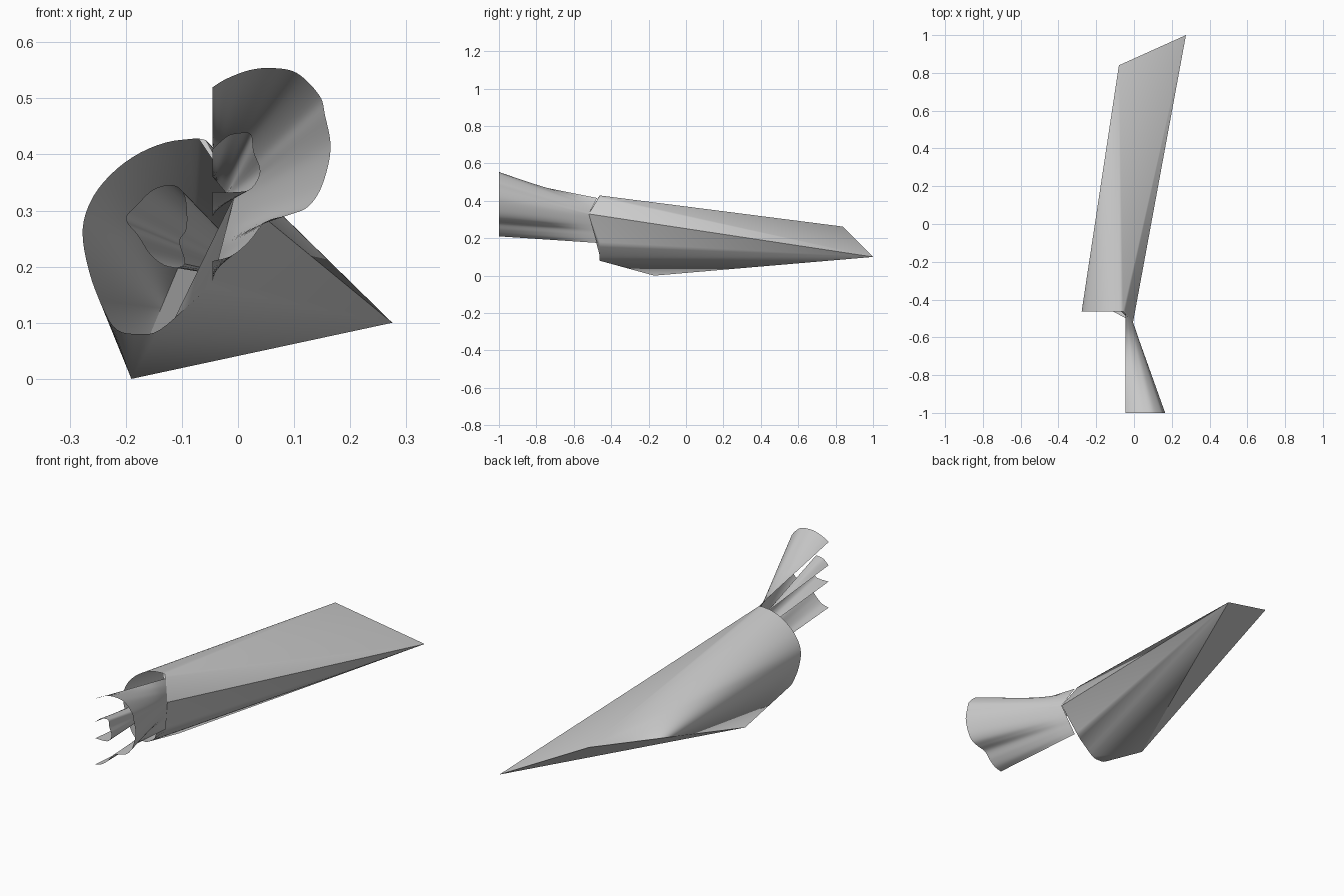
import bpy, bmesh
from mathutils import Vector

if "Cube" in bpy.data.objects:
    bpy.data.objects.remove(bpy.data.objects["Cube"])


def spline(pts, n=6, closed=False):
    """Smooth curve through a few points."""
    p = [Vector(q) for q in pts]
    m = len(p)
    out = []
    for i in range(m if closed else m - 1):
        def g(k):
            return p[k % m] if closed else p[max(0, min(m - 1, k))]
        a, b, c, d = g(i - 1), g(i), g(i + 1), g(i + 2)
        for s in range(n):
            t = s / n
            out.append(0.5 * (2 * b + (c - a) * t + (2 * a - 5 * b + 4 * c - d) * t * t
                              + (3 * b - a - 3 * c + d) * t ** 3))
    if not closed:
        out.append(p[-1])
    return out


def finish(name, bm, angle=0.7):
    me = bpy.data.meshes.new(name)
    bm.to_mesh(me)
    bm.free()
    ob = bpy.data.objects.new(name, me)
    bpy.context.collection.objects.link(ob)
    bpy.ops.object.select_all(action='DESELECT')
    ob.select_set(True)
    bpy.context.view_layer.objects.active = ob
    bpy.ops.object.shade_smooth_by_angle(angle=angle)
    return ob


def loft(name, rows, closed=False):
    bm = bmesh.new()
    grid = [[bm.verts.new(v) for v in r] for r in rows]
    k = len(rows[0])
    for a, b in zip(grid, grid[1:]):
        for i in range(k if closed else k - 1):
            j = (i + 1) % k
            bm.faces.new((a[i], a[j], b[j], b[i]))
    bm.normal_update()
    return finish(name, bm)


def blend(a, b, steps=8, ease=1.0):
    return [[p.lerp(q, (s / steps) ** ease) for p, q in zip(a, b)] for s in range(steps + 1)]


def at_y(pts, y):
    return [(x, y, z) for x, z in pts]


# body: tapered shell from the oval mouth to the slanted rear corners
mouth = spline(at_y([(-0.10, 0.426), (-0.16, 0.41), (-0.215, 0.375), (-0.258, 0.325),
                     (-0.277, 0.265), (-0.265, 0.19), (-0.24, 0.125), (-0.215, 0.087),
                     (-0.175, 0.08), (-0.14, 0.087), (-0.085, 0.135), (-0.048, 0.18),
                     (-0.042, 0.30), (-0.048, 0.415)], -0.462), 4, True)
waist = Vector((-0.005, -0.52, 0.33))
bottom_corner = Vector((-0.19, -0.17, 0.0))
rear_top = Vector((-0.08, 0.84, 0.262))
rear_tip = Vector((0.275, 1.0, 0.10))
bm = bmesh.new()
for v in mouth + [waist, bottom_corner, rear_top, rear_tip]:
    bm.verts.new(v)
bmesh.ops.convex_hull(bm, input=bm.verts)
bm.normal_update()
cap = [f for f in bm.faces if f.normal.y < -0.85 and all(v.co.y < -0.4 for v in f.verts)]
bmesh.ops.delete(bm, geom=cap, context='FACES')
bmesh.ops.delete(bm, geom=[v for v in bm.verts if not v.link_faces], context='VERTS')
finish("body_shell", bm)

# inner sleeve inside the mouth, narrowing toward the rear
sleeve = spline(at_y([(-0.115, 0.345), (-0.15, 0.338), (-0.18, 0.31), (-0.20, 0.285),
                      (-0.178, 0.255), (-0.155, 0.22), (-0.125, 0.2), (-0.095, 0.205),
                      (-0.105, 0.245), (-0.092, 0.27), (-0.095, 0.325)], -0.455), 4, True)
tip = Vector((0.04, 0.68, 0.18))
loft("inner_sleeve", blend(sleeve, [tip + (p - Vector((-0.14, -0.455, 0.27))) * 0.1
                                    for p in sleeve]), True)

# flared half funnel in front, pinching in at the waist
flare = spline(at_y([(-0.045, 0.52), (-0.02, 0.535), (0.02, 0.55), (0.06, 0.554), (0.105, 0.545),
                     (0.145, 0.505), (0.155, 0.47), (0.165, 0.41), (0.15, 0.345),
                     (0.125, 0.307), (0.09, 0.292), (0.05, 0.28), (0.02, 0.245),
                     (-0.01, 0.22), (-0.045, 0.21)], -1.0))


def waist_row(n, lo, hi, peak):
    a, b = Vector((-0.045, -0.475, hi)), Vector((-0.045, -0.475, lo))
    row = []
    for i in range(n):
        t = i / (n - 1)
        row.append(a.lerp(peak, t / 0.45) if t < 0.45 else peak.lerp(b, (t - 0.45) / 0.55))
    return row


loft("front_funnel", blend(flare, waist_row(len(flare), 0.175, 0.415, waist)))

# small inner half funnel
small = spline(at_y([(-0.045, 0.41), (-0.02, 0.432), (0.0, 0.438), (0.023, 0.436), (0.028, 0.405),
                     (0.04, 0.37), (0.025, 0.34), (0.0, 0.333), (-0.045, 0.333)], -1.0), 4)
loft("inner_funnel", blend(small, waist_row(len(small), 0.29, 0.36,
                                            Vector((-0.02, -0.54, 0.33)))))
